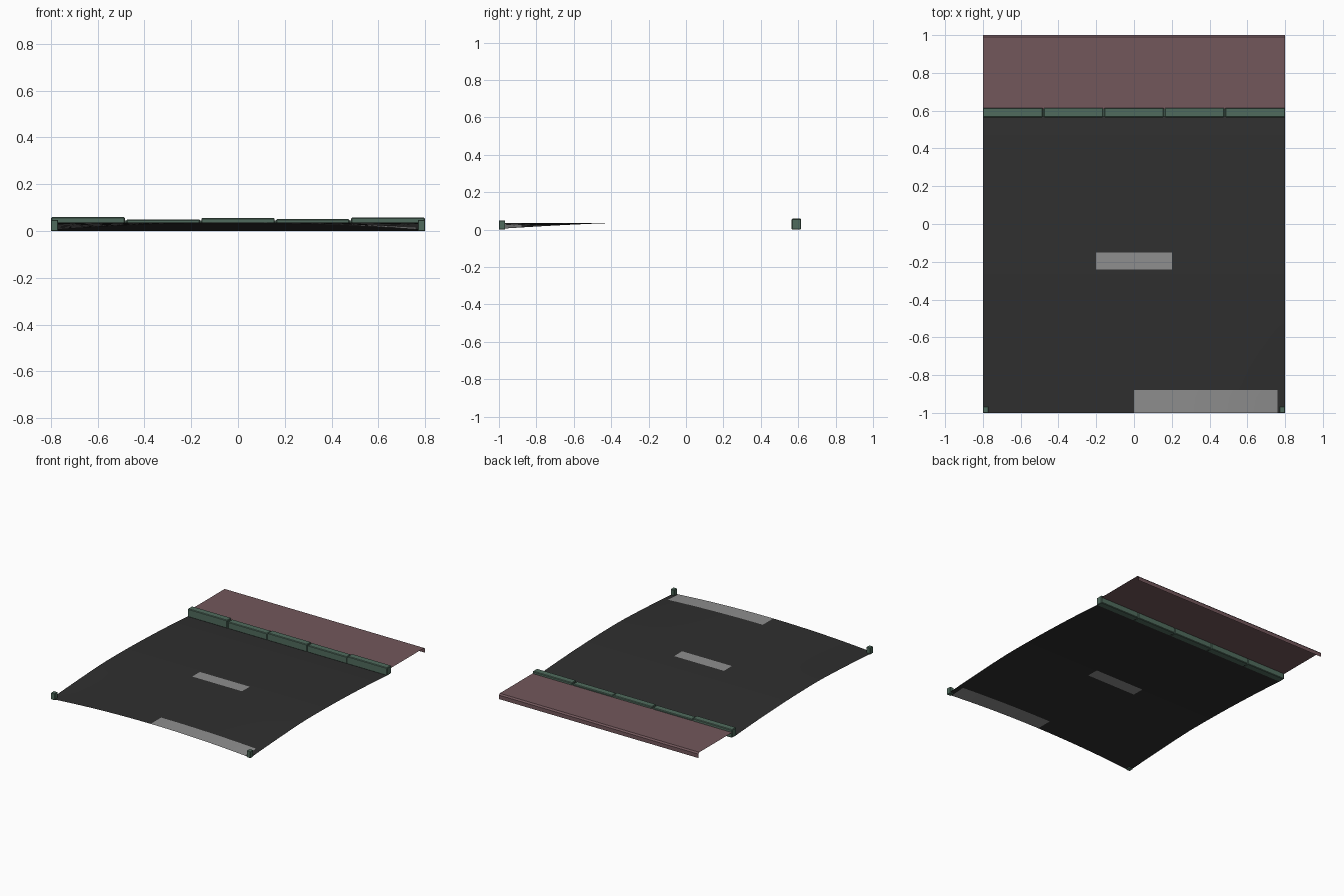
import bpy, bmesh

if "Cube" in bpy.data.objects:
    bpy.data.objects.remove(bpy.data.objects["Cube"])


def mat(name, rgb):
    m = bpy.data.materials.new(name)
    lin = [((c / 255 + 0.055) / 1.055) ** 2.4 for c in rgb]
    m.diffuse_color = (*lin, 1)
    m.use_nodes = True
    m.node_tree.nodes["Principled BSDF"].inputs["Base Color"].default_value = m.diffuse_color
    return m


DARK = mat("charcoal", (47, 47, 47))
GREY = mat("light grey", (142, 142, 142))
GREEN = mat("dull green", (80, 107, 93))
MAROON = mat("dusty maroon", (114, 87, 91))


def sheet(name, xs, ys, height, mats, rule=None):
    """Thin sheet over a grid of x and y lines."""
    bm = bmesh.new()
    rows = [[bm.verts.new((x, y, height(x, y))) for x in xs] for y in ys]
    for j in range(len(ys) - 1):
        for i in range(len(xs) - 1):
            f = bm.faces.new((rows[j][i], rows[j][i + 1], rows[j + 1][i + 1], rows[j + 1][i]))
            f.smooth = True
            if rule:
                f.material_index = rule(f.calc_center_median())
    me = bpy.data.meshes.new(name)
    bm.to_mesh(me)
    bm.free()
    ob = bpy.data.objects.new(name, me)
    for m in mats:
        me.materials.append(m)
    bpy.context.collection.objects.link(ob)
    return ob


def box(name, x0, x1, y0, y1, z0, z1, m, bevel=0.0):
    bpy.ops.mesh.primitive_cube_add(size=1, location=((x0 + x1) / 2, (y0 + y1) / 2, (z0 + z1) / 2))
    ob = bpy.context.object
    ob.name = name
    ob.scale = (x1 - x0, y1 - y0, z1 - z0)
    bpy.ops.object.transform_apply(location=False, rotation=False, scale=True)
    ob.data.materials.append(m)
    if bevel:
        b = ob.modifiers.new("edge", 'BEVEL')
        b.width = bevel
        b.segments = 1
    return ob


# Main domed panel: sags at the front corners and curves down to the rail
def dome(x, y):
    z = 0.036
    if y > -0.36:
        z -= 0.035 * ((y + 0.36) / 0.95) ** 2
    else:
        z -= 0.032 * (x / 0.8) ** 2 * ((-0.36 - y) / 0.64) ** 1.3
    return z


def patch(c):
    middle = abs(c.x) < 0.2 and -0.24 < c.y < -0.15
    front = 0 < c.x < 0.76 and c.y < -0.88
    return 1 if middle or front else 0


xs = sorted({round(-0.8 + 0.1 * i, 3) for i in range(17)} | {0.76})
ys = sorted({round(-1 + 0.08 * i, 3) for i in range(20)} | {-0.24, -0.15, -0.88, 0.59})
sheet("domed_panel", xs, ys, dome, [DARK, GREY], patch)

# Rail in five sections of slightly different height
tops = [0.059, 0.05, 0.055, 0.051, 0.057]
for i, top in enumerate(tops):
    x0 = -0.8 + 0.32 * i
    box("rail_section", x0 + (0.003 if i else 0), x0 + (0.317 if i < 4 else 0.32),
        0.565, 0.615, 0, top, GREEN, 0.004)
box("rail_core", -0.795, 0.795, 0.57, 0.61, 0.002, 0.045, GREEN)

# Front corner posts
for s in (-1, 1):
    a, b = sorted((s * 0.77, s * 0.8))
    box("corner_post", a, b, -1, -0.967, 0, 0.048, GREEN, 0.002)

# Rear flap with a lip folded down
flap = sheet("rear_flap", [-0.8, 0.8], [0.6, 0.99, 0.9995, 1.0],
             lambda x, y: 0.04 if y < 0.995 else (0.03 if y < 1 else 0.002), [MAROON])
for p in flap.data.polygons:
    p.use_smooth = False
